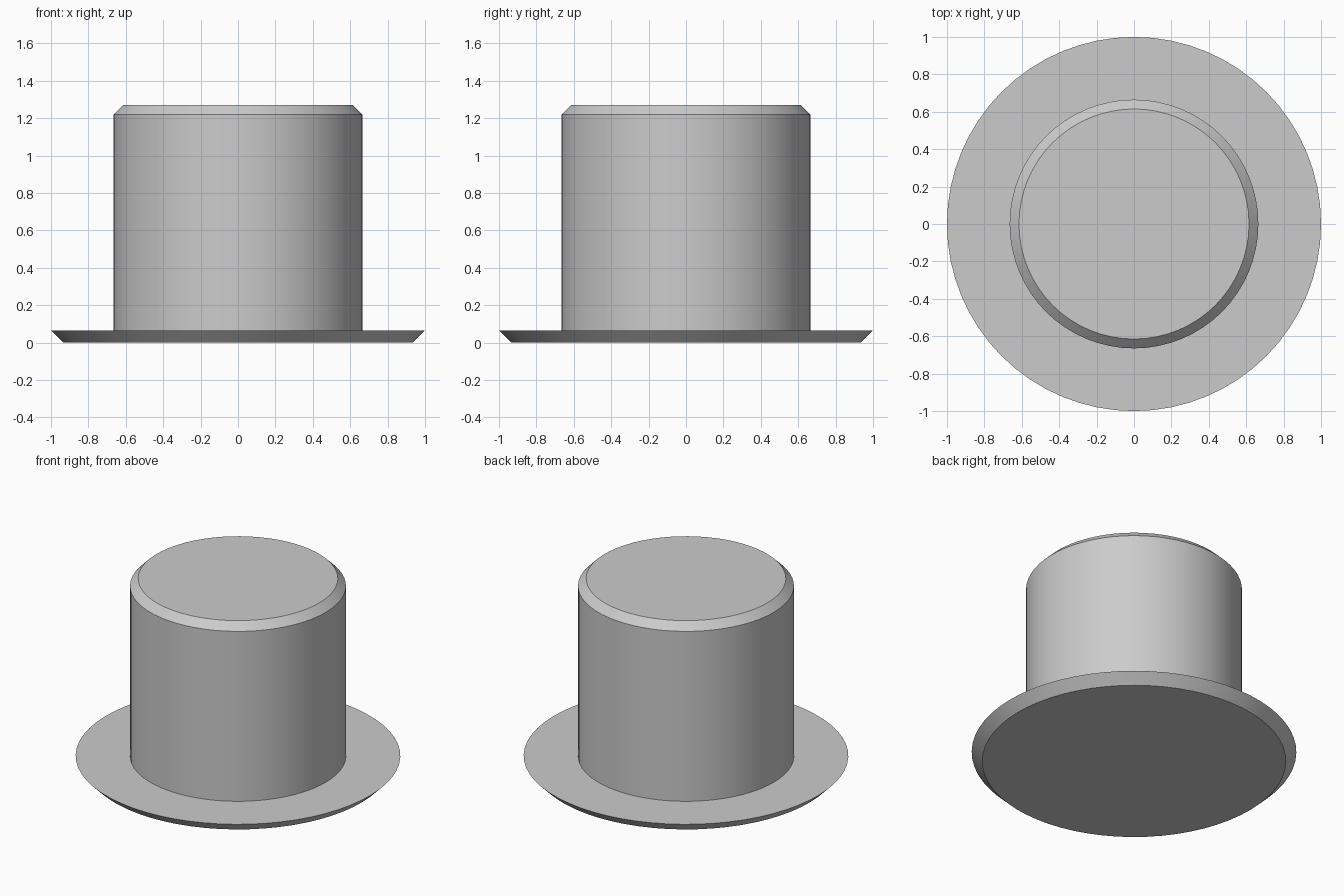
import bpy
import bmesh
import math

SIDES = 64

cube = bpy.data.objects.get("Cube")
if cube:
    bpy.data.objects.remove(cube, do_unlink=True)

# Plain grey for the whole model
grey = bpy.data.materials.new("grey")
grey.use_nodes = True
colour = (0.6, 0.6, 0.6, 1.0)
grey.diffuse_color = colour
grey.node_tree.nodes["Principled BSDF"].inputs["Base Color"].default_value = colour


def turned_part(name, profile):
    """Closed solid of revolution from (radius, height) rings, bottom to top."""
    bm = bmesh.new()
    rings = []
    for radius, z in profile:
        angles = [math.tau * i / SIDES for i in range(SIDES)]
        rings.append([bm.verts.new((radius * math.cos(a), radius * math.sin(a), z))
                      for a in angles])
    for low, high in zip(rings, rings[1:]):
        for i in range(SIDES):
            j = (i + 1) % SIDES
            bm.faces.new((low[i], low[j], high[j], high[i]))
    bm.faces.new(rings[0][::-1])
    bm.faces.new(rings[-1])
    mesh = bpy.data.meshes.new(name)
    bm.to_mesh(mesh)
    bm.free()
    mesh.materials.append(grey)
    obj = bpy.data.objects.new(name, mesh)
    bpy.context.collection.objects.link(obj)
    bpy.ops.object.select_all(action="DESELECT")
    obj.select_set(True)
    bpy.context.view_layer.objects.active = obj
    bpy.ops.object.shade_smooth_by_angle(angle=math.radians(30))
    return obj


# Flat brim, flaring outward to its upper edge
turned_part("brim", [(0.935, 0), (1, 0.065)])

# Tall crown with a chamfered top edge
turned_part("crown", [(0.665, 0.065), (0.665, 1.22), (0.615, 1.27)])
